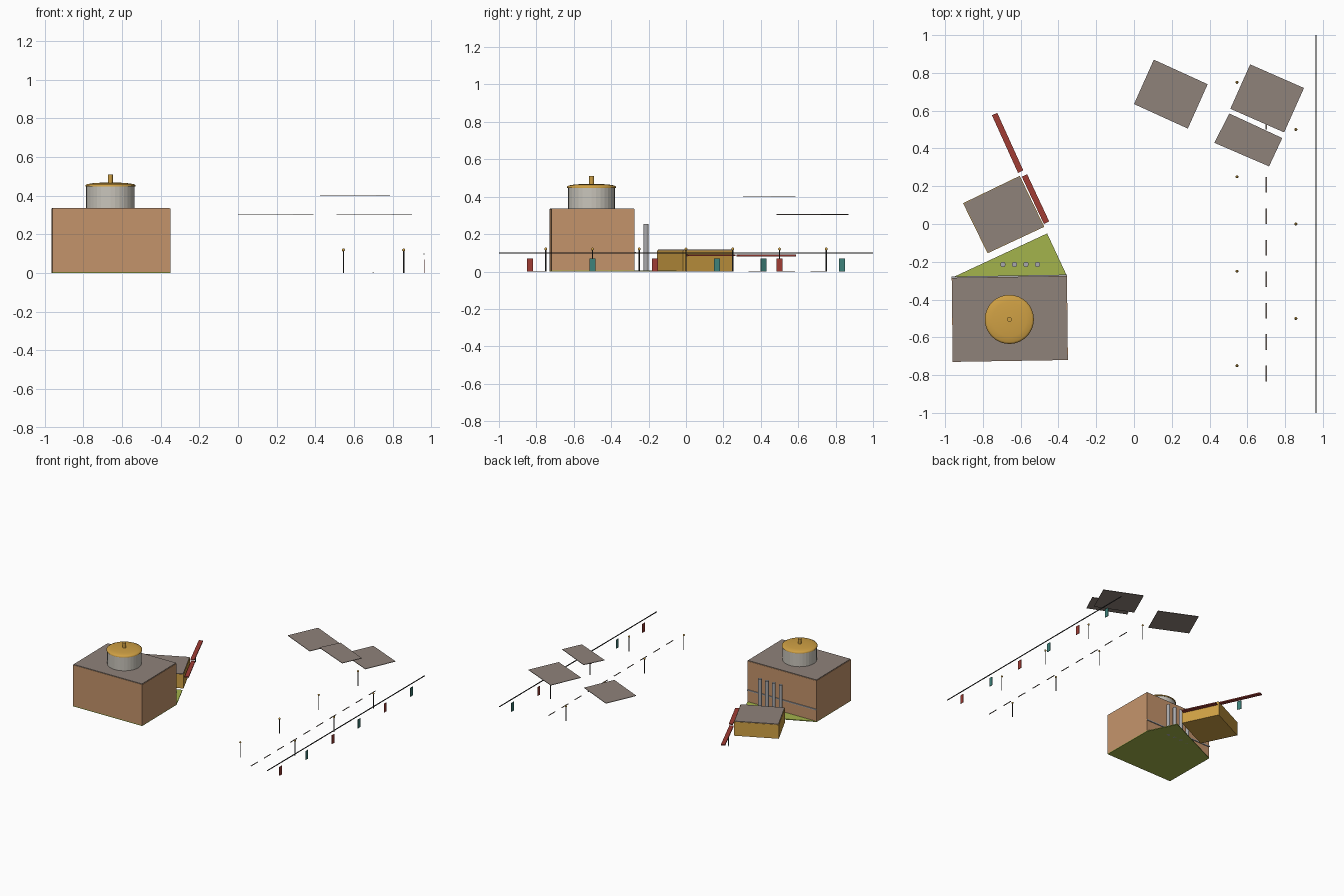
import bpy
import bmesh
import math
from mathutils import Vector

cube = bpy.data.objects.get("Cube")
if cube:
    bpy.data.objects.remove(cube, do_unlink=True)


def material(name, hex_code):
    """Flat colour from an sRGB hex string, stored as linear values."""
    srgb = [int(hex_code[i:i + 2], 16) / 255 for i in (0, 2, 4)]
    linear = [c / 12.92 if c < 0.04 else ((c + 0.055) / 1.055) ** 2.4 for c in srgb]
    mat = bpy.data.materials.new(name)
    mat.use_nodes = True
    mat.diffuse_color = (*linear, 1)
    mat.node_tree.nodes["Principled BSDF"].inputs["Base Color"].default_value = (*linear, 1)
    return mat


BRICK = material("brick brown", "C4946B")
ROOF = material("roof taupe", "8F827A")
GOLD = material("ochre gold", "CFA044")
STONE = material("pale stone", "C9C5BB")
GRASS = material("grass green", "A3B34C")
RED = material("awning red", "A03C34")
TEAL = material("banner teal", "3F827B")
STEEL = material("steel grey", "A9A9AC")
DARK = material("dark metal", "3A3A3A")


def finish(name, bm, mat):
    bmesh.ops.recalc_face_normals(bm, faces=bm.faces)
    mesh = bpy.data.meshes.new(name)
    bm.to_mesh(mesh)
    bm.free()
    mesh.materials.append(mat)
    obj = bpy.data.objects.new(name, mesh)
    bpy.context.collection.objects.link(obj)
    return obj


def prism(name, outline, z0, z1, mat):
    """Extrude a ground plan outline between two heights."""
    bm = bmesh.new()
    face = bm.faces.new([bm.verts.new((x, y, z0)) for x, y in outline])
    top = bmesh.ops.extrude_face_region(bm, geom=[face])["geom"]
    verts = [v for v in top if isinstance(v, bmesh.types.BMVert)]
    bmesh.ops.translate(bm, verts=verts, vec=(0, 0, z1 - z0))
    return finish(name, bm, mat)


def bar(name, start, end, width, z0, z1, mat):
    """Straight strip between two plan points."""
    a, b = Vector(start), Vector(end)
    d = (b - a).normalized() * width / 2
    side = Vector((-d.y, d.x))
    return prism(name, [a - side, b - side, b + side, a + side], z0, z1, mat)


def lathe(name, center, profile, sides, mat, smooth=False):
    """Spin a (radius, height) profile around a vertical axis."""
    bm = bmesh.new()
    rings = []
    for r, z in profile:
        ring = []
        for i in range(sides):
            t = math.tau * i / sides
            ring.append(bm.verts.new((center[0] + r * math.cos(t), center[1] + r * math.sin(t), z)))
        rings.append(ring)
    for low, high in zip(rings, rings[1:]):
        for i in range(sides):
            j = (i + 1) % sides
            bm.faces.new((low[i], low[j], high[j], high[i]))
    bm.faces.new(rings[0][::-1])
    bm.faces.new(rings[-1])
    obj = finish(name, bm, mat)
    if smooth:
        for poly in obj.data.polygons:
            poly.use_smooth = len(poly.vertices) == 4
    return obj


def inset(outline, factor):
    mid = sum((Vector(p) for p in outline), Vector((0, 0))) / len(outline)
    return [mid + (Vector(p) - mid) * factor for p in outline]


# Lawn under and behind the hall
hall_plan = [(-0.96, -0.73), (-0.35, -0.72), (-0.355, -0.275), (-0.965, -0.285)]
prism("lawn", hall_plan[:3] + [(-0.46, -0.05), hall_plan[3]], 0, 0.006, GRASS)

# Main hall with its roof
prism("hall_walls", hall_plan, 0.003, 0.333, BRICK)
prism("hall_roof", inset(hall_plan, 0.99), 0.333, 0.338, ROOF)
bar("hall_back_rail", (-0.965, -0.282), (-0.355, -0.272), 0.008, 0.096, 0.104, STEEL)

# Drum, shallow dome and finial
drum_center = (-0.66, -0.505)
lathe("drum", drum_center, [(0.125, 0.335), (0.125, 0.45)], 32, STONE)
dome = [(0.13, 0.447), (0.13, 0.455)]
dome += [(0.13 * math.cos(t), 0.455 + 0.014 * math.sin(t)) for t in (0.4, 0.8, 1.2, 1.5)]
lathe("dome", drum_center, dome, 32, GOLD, True)
lathe("finial", drum_center, [(0.013, 0.46), (0.013, 0.51)], 16, GOLD)

# Row of columns behind the hall
for i in range(4):
    lathe(f"column_{i + 1}", (-0.694 + i * 0.061, -0.214), [(0.014, 0), (0.014, 0.255)], 16, STEEL)

# Side pavilion
pavilion_plan = [(-0.905, 0.11), (-0.775, -0.155), (-0.475, -0.015), (-0.605, 0.255)]
prism("pavilion_walls", pavilion_plan, 0, 0.112, GOLD)
prism("pavilion_roof", inset(pavilion_plan, 0.98), 0.112, 0.117, ROOF)

# Awnings and the banner beneath
bar("long_awning", (-0.738, 0.582), (-0.6, 0.277), 0.031, 0.081, 0.09, RED)
bar("pavilion_awning", (-0.58, 0.257), (-0.463, 0.007), 0.031, 0.082, 0.09, RED)
bar("awning_banner", (-0.676, 0.43), (-0.662, 0.4), 0.004, 0, 0.07, TEAL)

# Floating roof panels
panels = [
    ([(0.105, 0.87), (0.0, 0.635), (0.285, 0.505), (0.39, 0.74)], 0.305),
    ([(0.615, 0.845), (0.51, 0.61), (0.795, 0.485), (0.9, 0.72)], 0.305),
    ([(0.505, 0.585), (0.425, 0.43), (0.715, 0.305), (0.785, 0.455)], 0.4),
]
for i, (plan, z) in enumerate(panels):
    prism(f"roof_panel_{i + 1}", plan, z - 0.002, z + 0.002, ROOF)

# Long rail with alternating banners
bar("street_rail", (0.963, -1), (0.963, 1), 0.005, 0.096, 0.102, DARK)
for i in range(6):
    y = (2 * i - 5) / 6
    bar(f"banner_{i + 1}", (0.963, y - 0.016), (0.963, y + 0.016), 0.004, 0, 0.07, TEAL if i % 2 else RED)

# Dashed road line
for i in range(10):
    y = (i - 5) / 6
    bar(f"road_dash_{i + 1}", (0.7, y), (0.7, y + 0.083), 0.006, 0, 0.004, ROOF)

# Street lamps on both sides of the road
lamps = [(0.545, (2 * i - 3) / 4) for i in range(4)] + [(0.857, (i - 1) / 2) for i in range(3)]
for i, spot in enumerate(lamps):
    lathe(f"lamp_post_{i + 1}", spot, [(0.003, 0), (0.003, 0.115)], 8, DARK)
    globe = [(0.008 * math.sin(t), 0.12 - 0.008 * math.cos(t)) for t in (0.3, 0.9, 1.57, 2.2, 2.8)]
    lathe(f"lamp_globe_{i + 1}", spot, globe, 10, GOLD, True)
